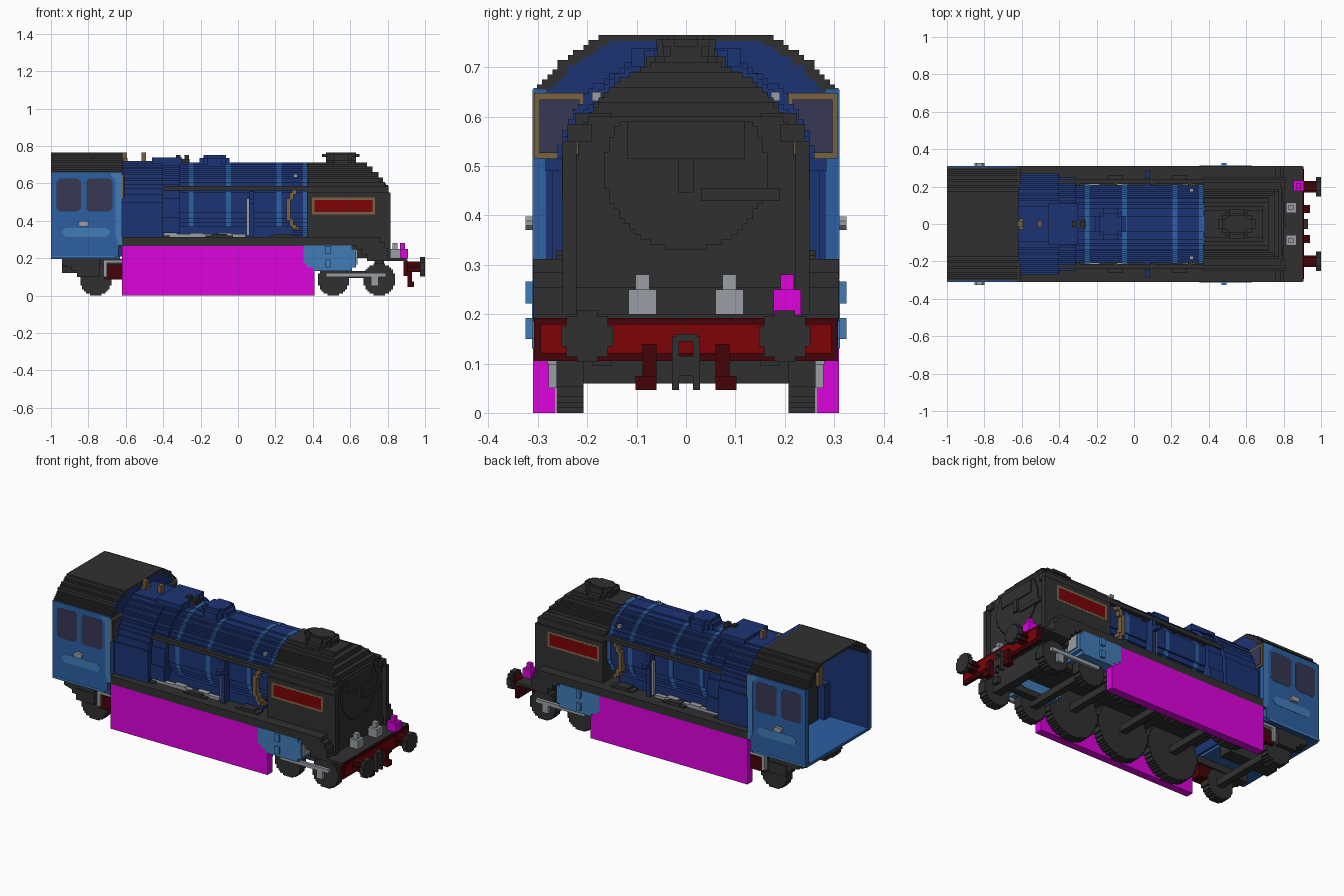
import bpy, bmesh, math

cube = bpy.data.objects.get("Cube")
if cube:
    bpy.data.objects.remove(cube, do_unlink=True)

COLOURS = {
    "black": (0.030, 0.030, 0.030), "dark_blue": (0.012, 0.034, 0.175),
    "mid_blue": (0.025, 0.115, 0.36), "light_blue": (0.052, 0.20, 0.47),
    "magenta": (0.72, 0.001, 0.72), "red": (0.20, 0.001, 0.002),
    "dark_red": (0.06, 0.001, 0.002), "gold": (0.19, 0.125, 0.055),
    "silver": (0.32, 0.34, 0.37), "window": (0.038, 0.038, 0.088)}
MATS = {}
for n, c in COLOURS.items():
    m = bpy.data.materials.new(n)
    m.use_nodes = True
    m.diffuse_color = (*c, 1)
    m.node_tree.nodes["Principled BSDF"].inputs["Base Color"].default_value = (*c, 1)
    MATS[n] = m
V = 0.0104  # block size of the stepped outlines


def prism(name, pts, a, b, axis, mat):
    """Extrude a 2D outline along an axis from a to b."""
    def at(p, t):
        return {"x": (t, p[0], p[1]), "y": (p[0], t, p[1]), "z": (p[0], p[1], t)}[axis]
    bm = bmesh.new()
    lo = [bm.verts.new(at(p, a)) for p in pts]
    hi = [bm.verts.new(at(p, b)) for p in pts]
    bm.faces.new(lo)
    bm.faces.new(hi[::-1])
    for i in range(len(pts)):
        j = (i + 1) % len(pts)
        bm.faces.new((lo[i], hi[i], hi[j], lo[j]))
    bmesh.ops.recalc_face_normals(bm, faces=bm.faces)
    me = bpy.data.meshes.new(name)
    bm.to_mesh(me)
    bm.free()
    me.materials.append(MATS[mat])
    bpy.context.collection.objects.link(bpy.data.objects.new(name, me))


def pair(name, pts, a, b, mat):
    """Side outline extruded across y, on both sides."""
    prism(name + "_left", pts, a, b, "y", mat)
    prism(name + "_right", pts, -b, -a, "y", mat)


def box(name, x0, x1, y0, y1, z0, z1, mat, both=False):
    rect = [(x0, z0), (x1, z0), (x1, z1), (x0, z1)]
    if both:
        pair(name, rect, y0, y1, mat)
    else:
        prism(name, rect, y0, y1, "y", mat)


def rounded(x0, x1, z0, z1, c):
    """Rectangle with cut corners."""
    return [(x0 + c, z0), (x1 - c, z0), (x1, z0 + c), (x1, z1 - c),
            (x1 - c, z1), (x0 + c, z1), (x0, z1 - c), (x0, z0 + c)]


def side(fn, lo, hi, v=V):
    """Stepped right-hand edge, upward, of a shape with half width fn(h)."""
    n = max(1, round((hi - lo) / v))
    rows = [max(v / 2, round(fn(lo + (i + .5) * (hi - lo) / n) / v) * v) for i in range(n)]
    pts = []
    for i, w in enumerate(rows):
        if i == 0 or rows[i - 1] != w:
            pts.append((w, lo + i * (hi - lo) / n))
        if i == n - 1 or rows[i + 1] != w:
            pts.append((w, lo + (i + 1) * (hi - lo) / n))
    return pts


def stepped(fn, lo, hi, v=V):
    r = side(fn, lo, hi, v)
    return r + [(-w, h) for w, h in reversed(r)]


def disc(r, cx=0, cy=0, v=V):
    p = stepped(lambda h: math.sqrt(max(0, r * r - h * h)), -r, r, v)
    return [(x + cx, y + cy) for x, y in p]


# Boiler with bands
boiler = disc(0.212, 0, 0.498)
prism("boiler", boiler, -0.32, 0.38, "x", "dark_blue")
for i, x in enumerate((-0.25, -0.05, 0.22, 0.36)):
    ring = [(y * 1.012, 0.498 + (z - 0.498) * 1.012) for y, z in boiler]
    prism(f"boiler_band_{i}", ring, x - 0.013, x + 0.013, "x", "mid_blue")


# Firebox, wider at its back end
def firebox(z, k=1):
    return 0.272 * k * math.sqrt(max(0.01, 1 - max(0, (z - 0.36) / 0.37) ** 3))


prism("firebox_rear", stepped(firebox, 0.3, 0.72), -0.63, -0.40, "x", "dark_blue")
prism("firebox_front", stepped(lambda z: firebox(z, 0.9), 0.335, 0.718), -0.40, -0.31, "x", "dark_blue")
box("firebox_hump", -0.46, -0.30, -0.11, 0.11, 0.70, 0.738, "dark_blue")
box("valve_base", -0.34, -0.26, -0.025, 0.025, 0.70, 0.73, "black")
for x in (-0.32, -0.275):
    box("safety_valve", x - 0.012, x + 0.012, -0.015, 0.015, 0.72, 0.752, "black")
for x in (-0.605, -0.505):
    box("whistle", x - 0.012, x + 0.012, -0.015, 0.015, 0.70, 0.765, "gold")
box("whistle_bar", -0.615, -0.59, -0.03, 0.03, 0.715, 0.735, "gold")

# Dome
for r, z0, z1 in ((0.085, 0.69, 0.735), (0.06, 0.735, 0.752)):
    prism("dome", disc(r, -0.125, 0, 0.02), z0, z1, "z", "dark_blue")


# Smokebox, stepped back at its upper front
def smokebox(z):
    return 0.225 if z < 0.495 else math.sqrt(max(0, 0.225 ** 2 - ((z - 0.495) * 1.02) ** 2))


for i, (x0, x1, top) in enumerate(((0.37, 0.69, 0.71), (0.69, 0.72, 0.69), (0.72, 0.75, 0.66),
                                   (0.75, 0.775, 0.63), (0.775, 0.79, 0.60))):
    prism(f"smokebox_{i}", stepped(smokebox, 0.2, top), x0, x1, "x", "black")
prism("smokebox_door", stepped(lambda z: math.sqrt(max(0, 0.165 ** 2 - (z - 0.495) ** 2)), 0.33, 0.59),
      0.78, 0.797, "x", "black")
box("door_bar", 0.79, 0.806, 0.03, 0.19, 0.43, 0.455, "black")
box("door_handle", 0.79, 0.81, -0.015, 0.015, 0.445, 0.515, "black")
box("door_panel", 0.79, 0.803, -0.118, 0.118, 0.515, 0.59, "black")

# Oval chimney
for r, k, z0, z1 in ((0.09, 0.9, 0.69, 0.722), (0.09, 0.65, 0.722, 0.742), (0.10, 0.6, 0.742, 0.756),
                     (0.08, 0.6, 0.756, 0.765)):
    prism("chimney", [(x, y * k) for x, y in disc(r, 0.55, 0, 0.02)], z0, z1, "z", "black")

# Side deflectors with name plates
defl = [(0.37, 0.3), (0.635, 0.3), (0.70, 0.19), (0.815, 0.19), (0.815, 0.55), (0.37, 0.55)]
pair("deflector", defl, 0.222, 0.25, "black")
box("deflector_shoulder", 0.37, 0.805, 0.19, 0.24, 0.55, 0.585, "black", True)
box("deflector_cap", 0.37, 0.785, 0.15, 0.225, 0.585, 0.607, "black", True)
box("plate_frame", 0.395, 0.733, 0.249, 0.2508, 0.433, 0.525, "gold", True)
box("name_plate", 0.408, 0.72, 0.249, 0.2516, 0.446, 0.512, "red", True)

# Running board dropping down to the front platform
board = [(-0.64, 0.265), (0.63, 0.265), (0.63, 0.245), (0.66, 0.245), (0.66, 0.22), (0.69, 0.22), (0.69, 0.185),
         (0.90, 0.185), (0.90, 0.2), (0.80, 0.2), (0.80, 0.255), (0.785, 0.255), (0.785, 0.285), (0.76, 0.285),
         (0.76, 0.312), (-0.64, 0.312)]
prism("running_board", board, -0.31, 0.31, "y", "black")

# Boiler fittings
box("handrail", -0.62, 0.38, 0.214, 0.238, 0.562, 0.585, "black", True)
for x in (-0.5, -0.3, -0.1, 0.1, 0.3):
    box("rail_post", x - 0.008, x + 0.008, 0.17, 0.23, 0.565, 0.582, "black", True)
box("long_pipe", -0.40, 0.04, 0.21, 0.236, 0.312, 0.328, "silver", True)
for x in (-0.36, -0.22, -0.07):
    box("injector", x - 0.035, x + 0.035, 0.205, 0.237, 0.312, 0.334, "silver", True)
box("lower_casing", -0.40, 0.30, 0.12, 0.2, 0.31, 0.37, "dark_blue", True)
box("pump_rod", 0.045, 0.06, 0.222, 0.238, 0.32, 0.52, "silver", True)
box("pump_body", 0.06, 0.085, 0.20, 0.25, 0.31, 0.56, "dark_blue", True)
box("pump_cap", 0.06, 0.085, 0.24, 0.285, 0.49, 0.515, "dark_blue", True)
box("lubricator", 0.297, 0.318, 0.172, 0.19, 0.632, 0.65, "silver", True)
bend = [(0.26, 0.40, 0.52), (0.275, 0.37, 0.41), (0.275, 0.51, 0.55), (0.29, 0.355, 0.38), (0.29, 0.54, 0.565)]
for x, z0, z1 in bend:
    box("gold_pipe", x, x + 0.022, 0.195, 0.235, z0, z1, "gold", True)
box("gold_pipe_foot", 0.30, 0.325, 0.19, 0.225, 0.35, 0.37, "gold", True)

# Cab roof, walls and floor
ROOF = [(0.655, 0.31), (0.685, 0.28), (0.715, 0.25), (0.74, 0.21), (0.765, 0.17)]


def roof(z):
    for (z0, w0), (z1, w1) in zip(ROOF, ROOF[1:]):
        if z <= z1:
            return w0 + (w1 - w0) * max(0, z - z0) / (z1 - z0)
    return 0.17


outer = side(roof, 0.655, 0.765)
inner = [(y - 0.02, z - 0.012) for y, z in outer]
inner[0] = (inner[0][0], 0.655)
arch = outer + [(-y, z) for y, z in outer[::-1]] + [(-y, z) for y, z in inner] + inner[::-1]
prism("cab_roof", arch, -1.0, -0.618, "x", "black")
wall = [(-1.0, 0.2), (-0.66, 0.2), (-0.64, 0.215), (-0.64, 0.265), (-0.62, 0.265), (-0.62, 0.658), (-1.0, 0.658)]
pair("cab_side", wall, 0.283, 0.309, "mid_blue")
pair("cab_lining", wall, 0.278, 0.283, "dark_blue")
front = [(0.28, 0.21)] + [(min(y, 0.28), z) for y, z in outer]
front += [(-y, z) for y, z in front[::-1]]
prism("cab_front", front, -0.64, -0.619, "x", "dark_blue")
prism("cab_front_lining", [(y * 0.94, z - 0.012) for y, z in front], -0.65, -0.64, "x", "black")
box("cab_floor", -1.0, -0.63, -0.30, 0.30, 0.195, 0.212, "mid_blue")
for x0, x1 in ((-0.97, -0.84), (-0.81, -0.672)):
    pair("side_window", rounded(x0, x1, 0.45, 0.625, 0.015), 0.303, 0.3105, "window")
pair("cab_panel", rounded(-0.94, -0.685, 0.312, 0.362, 0.02), 0.308, 0.3105, "light_blue")
edge = [(-0.64, 0.27), (-0.62, 0.27), (-0.62, 0.655), (-0.68, 0.655), (-0.68, 0.64), (-0.655, 0.62), (-0.655, 0.32)]
pair("cab_edge", edge, 0.308, 0.3105, "light_blue")
box("cab_sill", -1.0, -0.66, 0.308, 0.3105, 0.2, 0.212, "light_blue", True)
pair("cab_handle", rounded(-0.852, -0.80, 0.37, 0.398, 0.009), 0.305, 0.325, "silver")
box("front_window_frame", -0.62, -0.612, 0.205, 0.308, 0.515, 0.648, "gold", True)
box("front_window", -0.615, -0.608, 0.216, 0.297, 0.526, 0.635, "window", True)

# Cab interior
prism("backhead", stepped(lambda z: firebox(z, 0.75), 0.21, 0.66), -0.72, -0.64, "x", "black")
box("gauge_panel", -0.735, -0.72, -0.09, 0.09, 0.50, 0.56, "gold")
box("gauge", -0.74, -0.715, 0.19, 0.225, 0.42, 0.60, "gold", True)
box("regulator", -0.745, -0.72, -0.11, 0.11, 0.45, 0.465, "dark_red")
box("cab_locker", -0.75, -0.68, 0.225, 0.28, 0.21, 0.42, "dark_blue", True)


# Wheels on axles
def wheelset(name, x, r):
    pair(name, disc(r, x, r), 0.208, 0.262, "black")
    box(name + "_axle", x - 0.02, x + 0.02, -0.21, 0.21, r - 0.02, r + 0.02, "black")


for x in (-0.44, -0.10, 0.24):
    wheelset("driving_wheel", x, 0.165)
for x in (0.51, 0.755):
    wheelset("bogie_wheel", x, 0.085)
wheelset("trailing_wheel", -0.76, 0.085)
box("wheel_cover", -0.62, 0.41, 0.264, 0.31, 0.0, 0.266, "magenta", True)

# Running gear
box("bogie_frame", 0.47, 0.80, 0.15, 0.19, 0.095, 0.13, "black", True)
box("bogie_stretcher", 0.73, 0.78, -0.208, 0.208, 0.06, 0.185, "black")
box("trailing_frame", -0.94, -0.60, 0.20, 0.25, 0.155, 0.195, "black", True)
box("trailing_axlebox", -0.86, -0.74, 0.25, 0.29, 0.10, 0.165, "black", True)
spring = [(-0.94, 0.195), (-0.94, 0.165), (-0.89, 0.15), (-0.89, 0.13), (-0.74, 0.13), (-0.74, 0.195)]
pair("trailing_spring", spring, 0.25, 0.285, "black")
box("trailing_link", -0.715, -0.62, 0.21, 0.28, 0.085, 0.165, "dark_red", True)
box("feed_pipe", -0.72, -0.70, 0.265, 0.292, 0.10, 0.19, "silver", True)
box("feed_pipe_run", -0.72, -0.62, 0.265, 0.292, 0.175, 0.19, "silver", True)
box("drawbar", -0.94, -0.62, -0.04, 0.04, 0.12, 0.19, "black")

# Cylinders and slide bars
cyl = [(0.35, 0.17), (0.37, 0.17), (0.37, 0.15), (0.40, 0.15), (0.40, 0.13), (0.61, 0.13), (0.61, 0.15),
       (0.63, 0.15), (0.63, 0.25), (0.61, 0.25), (0.61, 0.268), (0.35, 0.268)]
pair("cylinder", cyl, 0.17, 0.312, "light_blue")
for z0, z1 in ((0.15, 0.192), (0.222, 0.266)):
    box("cylinder_valve", 0.467, 0.495, 0.305, 0.325, z0, z1, "light_blue", True)
box("cylinder_cover", 0.61, 0.638, 0.22, 0.295, 0.165, 0.25, "silver", True)
box("slide_bar", 0.47, 0.79, 0.262, 0.28, 0.098, 0.12, "silver", True)
box("slide_end", 0.71, 0.75, 0.262, 0.278, 0.05, 0.10, "silver", True)

# Buffer beam, buffers and coupling
box("beam", 0.885, 0.905, -0.308, 0.308, 0.105, 0.192, "dark_red")
box("beam_panel", 0.905, 0.909, -0.295, 0.295, 0.12, 0.18, "red")
for s in (1, -1):
    prism("buffer_shank", disc(0.028, s * 0.20, 0.155), 0.90, 0.975, "x", "dark_red")
    prism("buffer_head", disc(0.052, s * 0.20, 0.155), 0.972, 1.0, "x", "black")
box("brake_hose", 0.905, 0.93, 0.06, 0.088, 0.06, 0.14, "dark_red", True)
box("hose_end", 0.905, 0.94, 0.06, 0.102, 0.046, 0.075, "dark_red", True)
box("coupling_link", 0.905, 0.93, 0.014, 0.028, 0.046, 0.155, "black", True)
box("coupling_top", 0.905, 0.93, -0.022, 0.022, 0.145, 0.16, "black")
box("coupling_bottom", 0.905, 0.93, -0.02, 0.02, 0.075, 0.115, "black")

# Lamps on the front platform
for name, x, y, mat in (("lamp_right", 0.84, -0.088, "silver"), ("lamp_left", 0.84, 0.088, "silver"),
                        ("lamp_outer", 0.88, 0.205, "magenta")):
    box(name, x - 0.028, x + 0.028, y - 0.028, y + 0.028, 0.198, 0.25, mat)
    box(name + "_top", x - 0.014, x + 0.014, y - 0.014, y + 0.014, 0.25, 0.28, mat)
